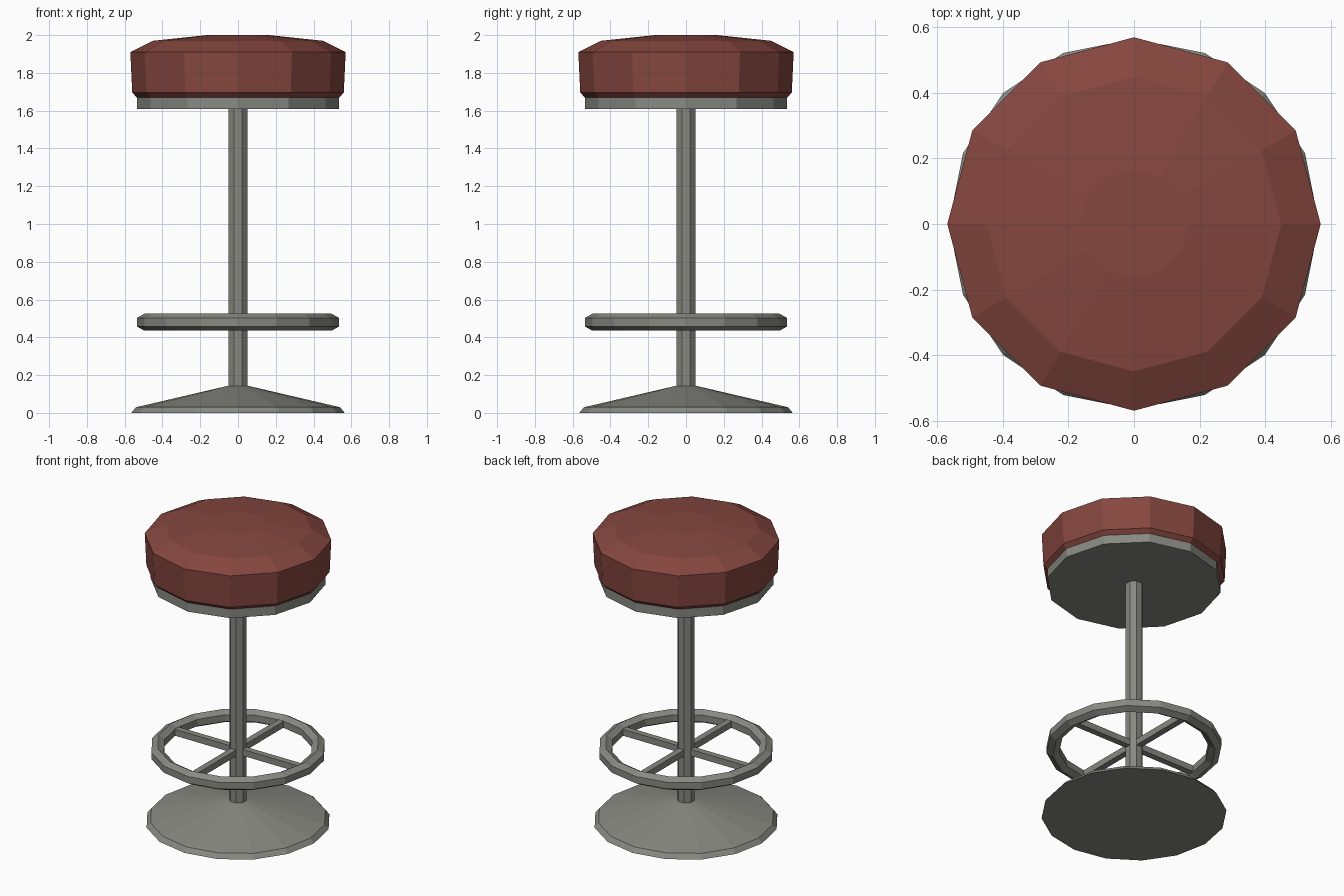
import bpy, bmesh, math

if "Cube" in bpy.data.objects:
    bpy.data.objects.remove(bpy.data.objects["Cube"])


def material(name, rgb):
    m = bpy.data.materials.new(name)
    m.diffuse_color = (*rgb, 1.0)
    m.use_nodes = True
    m.node_tree.nodes["Principled BSDF"].inputs["Base Color"].default_value = m.diffuse_color
    return m


RED = material("red leather", (0.235, 0.062, 0.049))
GREY = material("grey metal", (0.25, 0.25, 0.225))


def finish(name, bm, mat):
    bmesh.ops.recalc_face_normals(bm, faces=bm.faces)
    me = bpy.data.meshes.new(name)
    bm.to_mesh(me)
    bm.free()
    me.materials.append(mat)
    ob = bpy.data.objects.new(name, me)
    bpy.context.collection.objects.link(ob)
    return ob


def lathe(name, profile, sides, mat, turn=0.0, closed=False):
    """Spin (radius, z) points about z; cap the ends unless the profile is a loop."""
    bm = bmesh.new()
    rings = []
    for r, z in profile:
        angles = [turn + 2 * math.pi * i / sides for i in range(sides)]
        rings.append([bm.verts.new((r * math.cos(a), r * math.sin(a), z)) for a in angles])
    pairs = list(zip(rings, rings[1:]))
    if closed:
        pairs.append((rings[-1], rings[0]))
    else:
        bm.faces.new(rings[0])
        bm.faces.new(rings[-1])
    for a, b in pairs:
        for i in range(sides):
            j = (i + 1) % sides
            bm.faces.new((a[i], a[j], b[j], b[i]))
    return finish(name, bm, mat)


def box(name, size, centre, mat):
    bm = bmesh.new()
    bmesh.ops.create_cube(bm, size=1.0)
    for v in bm.verts:
        v.co = [c * s + o for c, s, o in zip(v.co, size, centre)]
    return finish(name, bm, mat)


# padded seat and the metal plate under it
lathe("seat_cushion", [(0.535, 1.67), (0.56, 1.695), (0.57, 1.91),
                       (0.45, 1.97), (0.165, 2.0)], 12, RED)
lathe("seat_plate", [(0.535, 1.61), (0.535, 1.68)], 12, GREY)

# pole and flared foot
lathe("pole", [(0.054, 0.10), (0.054, 1.62)], 8, GREY, turn=math.pi / 8)
lathe("base", [(0.565, 0.0), (0.54, 0.03), (0.054, 0.143)], 16, GREY)

# foot ring with a six-sided section, carried by two crossing bars
RING_Z = 0.48
section = [(0.496 + 0.045 * math.sin(math.pi * k / 3),
            RING_Z + 0.045 * math.cos(math.pi * k / 3)) for k in range(6)]
lathe("foot_ring", section, 16, GREY, closed=True)
box("spoke_x", (0.96, 0.042, 0.042), (0, 0, RING_Z), GREY)
box("spoke_y", (0.042, 0.96, 0.042), (0, 0, RING_Z), GREY)
